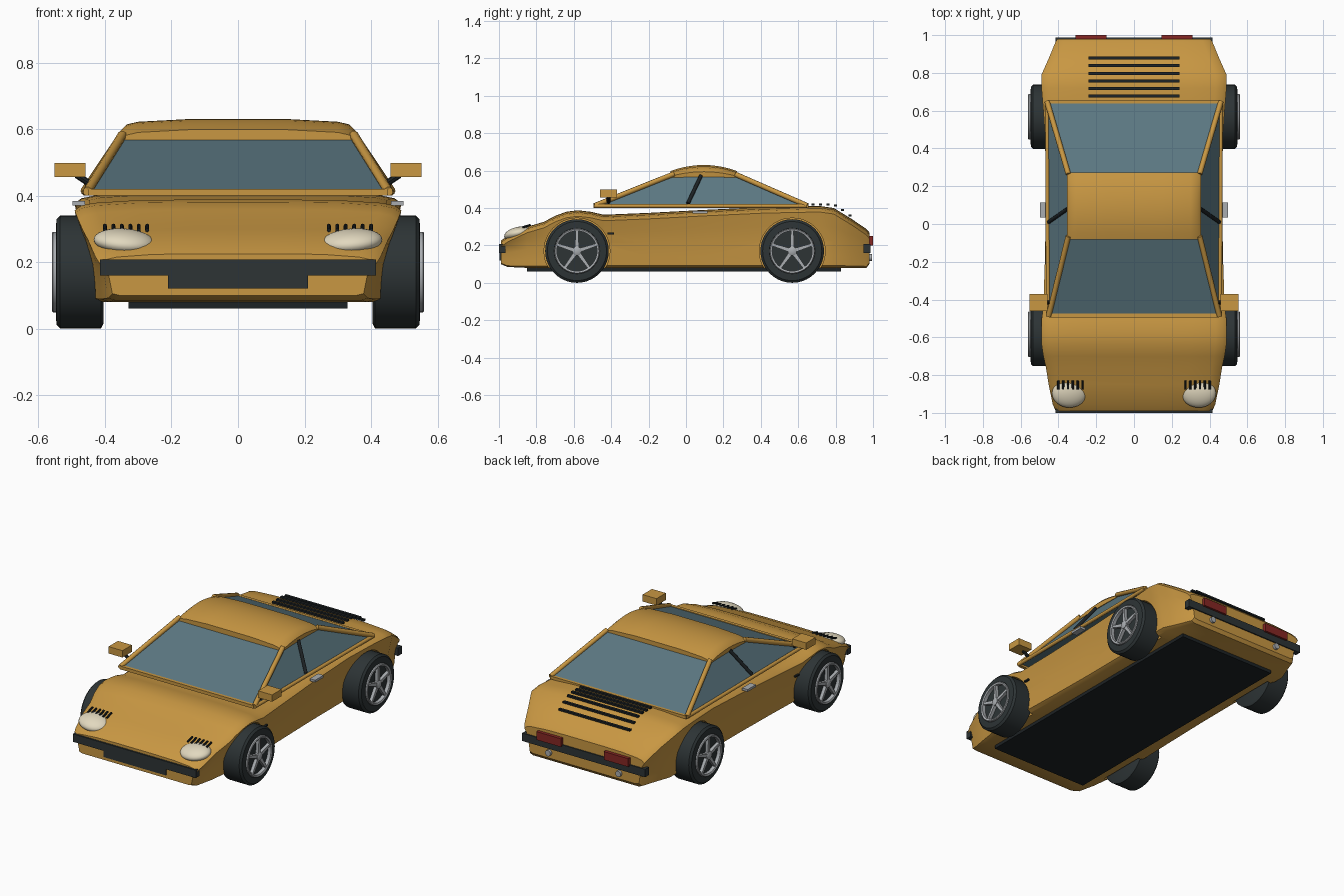
import bpy, bmesh, math
from mathutils import Vector

if "Cube" in bpy.data.objects:
    bpy.data.objects.remove(bpy.data.objects["Cube"])


def mat(name, r, g, b):
    m = bpy.data.materials.new(name)
    m.diffuse_color = (r, g, b, 1)
    m.use_nodes = True
    m.node_tree.nodes["Principled BSDF"].inputs["Base Color"].default_value = m.diffuse_color
    return m


ORANGE = mat("amber_paint", 0.58, 0.31, 0.055)
GLASS = mat("blue_grey_glass", 0.105, 0.185, 0.22)
DARK = mat("dark_rubber", 0.026, 0.034, 0.036)
BLACK = mat("black_trim", 0.012, 0.016, 0.018)
SILVER = mat("silver", 0.40, 0.42, 0.44)
CREAM = mat("lamp_cream", 0.76, 0.69, 0.52)
RED = mat("lamp_red", 0.24, 0.02, 0.017)


def add(name, verts, faces, m, smooth=None):
    me = bpy.data.meshes.new(name)
    me.from_pydata([tuple(v) for v in verts], [], faces)
    bm = bmesh.new()
    bm.from_mesh(me)
    bmesh.ops.recalc_face_normals(bm, faces=bm.faces)
    bm.to_mesh(me)
    bm.free()
    me.materials.append(m)
    ob = bpy.data.objects.new(name, me)
    bpy.context.collection.objects.link(ob)
    if smooth:
        smooth_obj(ob, smooth)
    return ob


def smooth_obj(ob, deg):
    bpy.ops.object.select_all(action='DESELECT')
    bpy.context.view_layer.objects.active = ob
    ob.select_set(True)
    bpy.ops.object.shade_smooth_by_angle(angle=math.radians(deg))


def box(name, x, y, z, m):
    v = [(a, b, c) for a in x for b in y for c in z]
    f = [(0, 1, 3, 2), (4, 6, 7, 5), (0, 4, 5, 1), (2, 3, 7, 6), (0, 2, 6, 4), (1, 5, 7, 3)]
    return add(name, v, f, m)


def rod(name, p, q, r, m, n=10):
    p, q = Vector(p), Vector(q)
    rot = (q - p).to_track_quat('Z', 'Y')
    ring = [rot @ Vector((r * math.cos(2 * math.pi * i / n), r * math.sin(2 * math.pi * i / n), 0))
            for i in range(n)]
    v = [p + c for c in ring] + [q + c for c in ring]
    f = [(i, (i + 1) % n, n + (i + 1) % n, n + i) for i in range(n)]
    f += [tuple(range(n)), tuple(range(n, 2 * n))]
    return add(name, v, f, m, 40)


def loft(name, rings, m, smooth):
    n = len(rings[0])
    v = [p for r in rings for p in r]
    f = [(k * n + i, k * n + (i + 1) % n, (k + 1) * n + (i + 1) % n, (k + 1) * n + i)
         for k in range(len(rings) - 1) for i in range(n)]
    f += [tuple(range(n)), tuple(range((len(rings) - 1) * n, len(rings) * n))]
    return add(name, v, f, m, smooth)


def mirrored(half):
    return half + [(-x, y, z) for x, y, z in reversed(half)]


def lathe_x(name, profile, side, y, z, m, n=40):
    # profile of (x, radius) turned around the axle, both ends closed
    rings = [[(side * x, y + r * math.cos(2 * math.pi * i / n), z + r * math.sin(2 * math.pi * i / n))
              for i in range(n)] for x, r in profile]
    return loft(name, rings, m, 35)


# body shell: y, half width, top height, bottom height
stations = [(-0.99, .415, .225, .10), (-.955, .43, .25, .085), (-.85, .452, .30, .08),
            (-.76, .466, .326, .08), (-.70, .48, .358, .08), (-.64, .489, .38, .08),
            (-.58, .491, .388, .08), (-.51, .49, .38, .08), (-.44, .48, .364, .08),
            (-.2, .472, .374, .08), (.1, .466, .39, .08), (.4, .466, .404, .08),
            (.6, .48, .409, .08), (.72, .49, .41, .08), (.79, .49, .40, .08),
            (.88, .45, .345, .08), (.965, .415, .288, .08), (.98, .405, .27, .10)]
rings = []
for y, w, t, b in stations:
    h = t - b
    half = [(.3 * w, y, t), (.62 * w, y, t - .002), (.88 * w, y, t - .010), (.96 * w, y, t - .018),
            (w, y, t - .032), (.965 * w, y, b + .68 * h), (.935 * w, y, b + .45 * h),
            (.92 * w, y, b + .2 * h), (.91 * w, y, b + .04 * h), (.86 * w, y, b)]
    rings.append(mirrored(half))
body = loft("body_shell", rings, ORANGE, None)

# wheel arches
WHEELS = [(s, y) for s in (-1, 1) for y in (-.583, .568)]
for s, y in WHEELS:
    cutter = lathe_x("arch_cutter", [(.395, .176), (.6, .176)], s, y, .17, ORANGE, 48)
    cutter.hide_render = True
    mod = body.modifiers.new("arch", 'BOOLEAN')
    mod.operation, mod.solver, mod.object = 'DIFFERENCE', 'EXACT', cutter
    bpy.context.view_layer.objects.active = body
    bpy.ops.object.modifier_apply(modifier=mod.name)
    bpy.data.objects.remove(cutter)
smooth_obj(body, 35)

# underfloor
box("underfloor", (-.33, .33), (-.85, .83), (.06, .09), BLACK)

# wheels with five-spoke rims
for s, y in WHEELS:
    lathe_x("tyre", [(.405, .155), (.412, .17), (.535, .17), (.546, .158), (.548, .122), (.535, .116)],
            s, y, .17, DARK)
    lathe_x("rim_ring", [(.53, .121), (.556, .121), (.56, .117), (.556, .107), (.53, .107), (.53, .121)],
            s, y, .17, SILVER)
    lathe_x("hub", [(.53, .024), (.556, .024), (.56, .018)], s, y, .17, SILVER, 16)
    for k in range(5):
        a = math.pi / 2 + k * math.tau / 5
        c, d = math.cos(a), math.sin(a)
        v = [(s * x, y + c * r - d * w, .17 + d * r + c * w)
             for x in (.532, .554) for r, w in ((.01, .011), (.112, .007), (.112, -.007), (.01, -.011))]
        add("spoke", v, [(0, 1, 2, 3), (4, 5, 6, 7), (0, 1, 5, 4), (1, 2, 6, 5), (2, 3, 7, 6), (3, 0, 4, 7)],
            SILVER)

# cabin glass: one closed tapered block
lo = [(-.45, -.485, .412), (.45, -.485, .412), (.458, .648, .412), (-.458, .648, .412)]
hi = [(-.343, -.07, .572), (.343, -.07, .572), (.343, .27, .572), (-.343, .27, .572)]
loft("cabin_glass", [lo, hi], GLASS, None)

# roof panel, arched along its length
roof = []
for i in range(11):
    u = i / 5 - 1
    y, t = .095 + .177 * u, .63 - .032 * u * u
    roof.append(mirrored([(.15, y, t), (.30, y, t - .008), (.335, y, t - .016), (.355, y, t - .036 + .008 * u * u),
                          (.352, y, .562 + .004 * (1 - u * u)), (.2, y, .562)]))
loft("roof", roof, ORANGE, 40)

# cabin frame
box("front_sill", (-.45, .45), (-.495, -.475), (.40, .42), ORANGE)
box("rear_sill", (-.46, .46), (.637, .655), (.40, .418), ORANGE)
for s in (-1, 1):
    rod("front_pillar", (s * .452, -.488, .413), (s * .348, -.065, .582), .014, ORANGE)
    rod("rear_pillar", (s * .46, .648, .413), (s * .348, .265, .58), .014, ORANGE)
    rod("side_sill", (s * .455, -.49, .411), (s * .46, .648, .411), .011, ORANGE)
    rod("door_pillar", (s * .452, .01, .424), (s * .352, .08, .572), .010, BLACK)

    # mirrors
    box("mirror", (s * .458, s * .552), (-.46, -.37), (.456, .498), ORANGE)
    rod("mirror_stalk", (s * .43, -.415, .425), (s * .485, -.415, .462), .010, BLACK, 8)

    # door handle and side marker
    box("door_handle", (s * .46, s * .497), (.035, .115), (.370, .384), SILVER)
    box("side_marker", (s * .45, s * .472), (-.42, -.385), (.259, .268), BLACK)

    # headlamp with row of bars
    bm = bmesh.new()
    bmesh.ops.create_uvsphere(bm, u_segments=32, v_segments=16, radius=1)
    for vert in bm.verts:
        x, yy, z = vert.co
        vert.co = (s * .342 + .092 * x, -.897 + .075 * yy, .262 + .037 * z + .012 * yy + s * .006 * x)
    me = bpy.data.meshes.new("headlamp")
    bm.to_mesh(me)
    bm.free()
    me.materials.append(CREAM)
    lamp = bpy.data.objects.new("headlamp", me)
    bpy.context.collection.objects.link(lamp)
    smooth_obj(lamp, 60)
    for k in range(6):
        x = s * (.273 + .0255 * k)
        rod("lamp_bar", (x, -.875, .296), (x, -.83, .31), .006, BLACK, 8)

    # tail lamp and exhaust
    box("tail_lamp", (s * .145, s * .31), (.965, 1.0), (.20, .25), RED)
    rod("exhaust", (s * .237, .93, .135), (s * .237, .995, .135), .018, SILVER, 16)

# bumpers and front intake
box("front_bumper", (-.415, .415), (-1.0, -.965), (.16, .208), DARK)
box("front_intake", (-.21, .21), (-.996, -.97), (.12, .165), DARK)
box("rear_bumper", (-.415, .415), (.95, .987), (.16, .208), DARK)

# rear deck louvres
for k, z in enumerate((.42, .42, .42, .413, .39, .36)):
    y = .678 + .04 * k
    box("louvre", (-.24, .24), (y - .008, y + .008), (z - .006, z + .005), BLACK)
